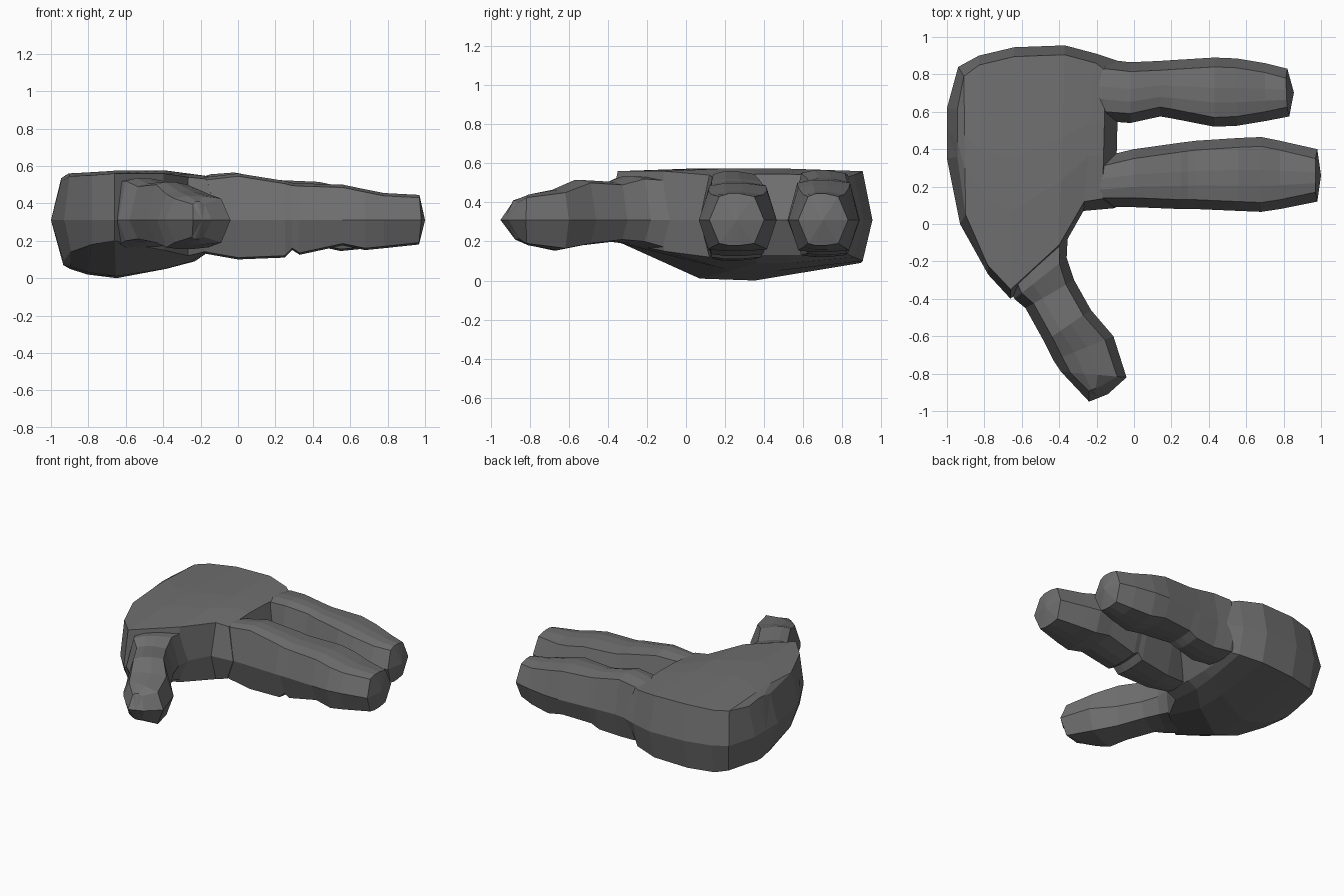
import bpy
import bmesh
from mathutils import Vector

cube = bpy.data.objects.get("Cube")
if cube:
    bpy.data.objects.remove(cube)

MID = 0.31

grey = bpy.data.materials.new("dark_grey")
grey.use_nodes = True
colour = (0.16, 0.16, 0.16, 1)
grey.diffuse_color = colour
grey.node_tree.nodes["Principled BSDF"].inputs["Base Color"].default_value = colour


def ring(a, b, top, low, lean=(0, 0), inset=0.05):
    """Ten-sided section: side ridges a and b, bevelled top and underside."""
    a, b, lean = Vector(a), Vector(b), Vector(lean)
    side = (b - a).normalized() * inset
    lows = low if isinstance(low, tuple) else (low + 0.01, low, low, low + 0.01)

    def at(p, z, shift):
        q = p + lean * shift
        return (q.x, q.y, z)

    c, d = a.lerp(b, 0.35), a.lerp(b, 0.56)
    return [at(a, MID, 0), at(a + side, top - 0.015, 1), at(c, top, 1),
            at(d, top, 1), at(b - side, top - 0.015, 1), at(b, MID, 0),
            at(b - side, lows[3], 1.2), at(d, lows[2], 1.2),
            at(c, lows[1], 1.2), at(a + side, lows[0], 1.2)]


def loft(name, sections, bulge=0.0):
    """Skin a row of sections and close both ends with fans."""
    bm = bmesh.new()
    rings = [[bm.verts.new(p) for p in ring(*s)] for s in sections]
    for r, s in zip(rings, rings[1:]):
        for i in range(len(r)):
            j = (i + 1) % len(r)
            bm.faces.new((r[i], r[j], s[j], s[i]))
    for r, push in ((rings[0], 0), (rings[-1], bulge)):
        centre = (r[0].co + r[5].co) / 2 + Vector((push, 0, 0))
        hub = bm.verts.new(centre)
        for i in range(len(r)):
            bm.faces.new((r[i], r[(i + 1) % len(r)], hub))
    bmesh.ops.recalc_face_normals(bm, faces=bm.faces[:])
    mesh = bpy.data.meshes.new(name)
    bm.to_mesh(mesh)
    bm.free()
    mesh.materials.append(grey)
    obj = bpy.data.objects.new(name, mesh)
    bpy.context.collection.objects.link(obj)
    return obj


# Palm, from the wrist end to the knuckles
palm = loft("hand", [
    ((-1, .35), (-1, .62), .535, (.09, .07, .07, .09), (.055, 0), .01),
    ((-.93, 0), (-.94, .84), .56, (.14, .06, .05, .1), (.03, 0)),
    ((-.78, -.27), (-.83, .9), .565, (.18, .03, .02, .09)),
    ((-.66, -.4), (-.64, .945), .575, (.2, .01, 0, .09)),
    ((-.4, -.16), (-.37, .955), .575, (.15, .05, .05, .1)),
    ((-.27, .07), (-.2, .91), .555, (.12, .09, .09, .12)),
    ((-.1, .085), (-.08, .87), .545, .13, (-.07, 0)),
])

# Long finger at the front, with a crease under its joint
front_finger = loft("front_finger", [
    ((-.3, .12), (-.3, .34), .5, .16),
    ((-.17, .09), (-.17, .36), .54, .13),
    ((0, .09), (0, .4), .56, .1),
    ((.25, .08), (.25, .435), .52, .11),
    ((.29, .08), (.29, .44), .51, .15),
    ((.33, .08), (.33, .445), .507, .125),
    ((.56, .07), (.56, .46), .5, .175),
    ((.68, .065), (.68, .465), .475, .15),
    ((.78, .08), (.78, .445), .455, .16),
    ((.98, .12), (.98, .4), .445, .18, (-.01, 0)),
], .02)

# Shorter finger at the back
back_finger = loft("back_finger", [
    ((-.3, .6), (-.3, .85), .5, .16),
    ((-.15, .55), (-.15, .88), .555, .13),
    ((-.02, .54), (-.02, .865), .565, .12),
    ((.14, .575), (.14, .872), .535, .13),
    ((.2, .565), (.2, .876), .525, .16),
    ((.43, .52), (.43, .89), .515, .17),
    ((.55, .525), (.55, .885), .49, .145),
    ((.7, .55), (.7, .86), .455, .16),
    ((.83, .575), (.82, .83), .445, .18, (-.01, 0)),
], .03)

# Thumb, swinging out from the wrist side of the palm
thumb = loft("thumb", [
    ((-.75, -.15), (-.35, .02), .52, .13),
    ((-.64, -.4), (-.36, -.18), .535, .19),
    ((-.58, -.45), (-.32, -.3), .505, .2),
    ((-.48, -.63), (-.23, -.46), .515, .18),
    ((-.43, -.73), (-.11, -.6), .465, .155),
    ((-.39, -.79), (-.04, -.82), .44, .18),
    ((-.24, -.95), (-.14, -.91), .41, .21, (-.02, .05), .02),
])

# Weld the parts into one hand
for part in (front_finger, back_finger, thumb):
    union = palm.modifiers.new("join_" + part.name, "BOOLEAN")
    union.operation = "UNION"
    union.solver = "EXACT"
    union.object = part
    bpy.context.view_layer.objects.active = palm
    bpy.ops.object.modifier_apply(modifier=union.name)
    bpy.data.objects.remove(part)
